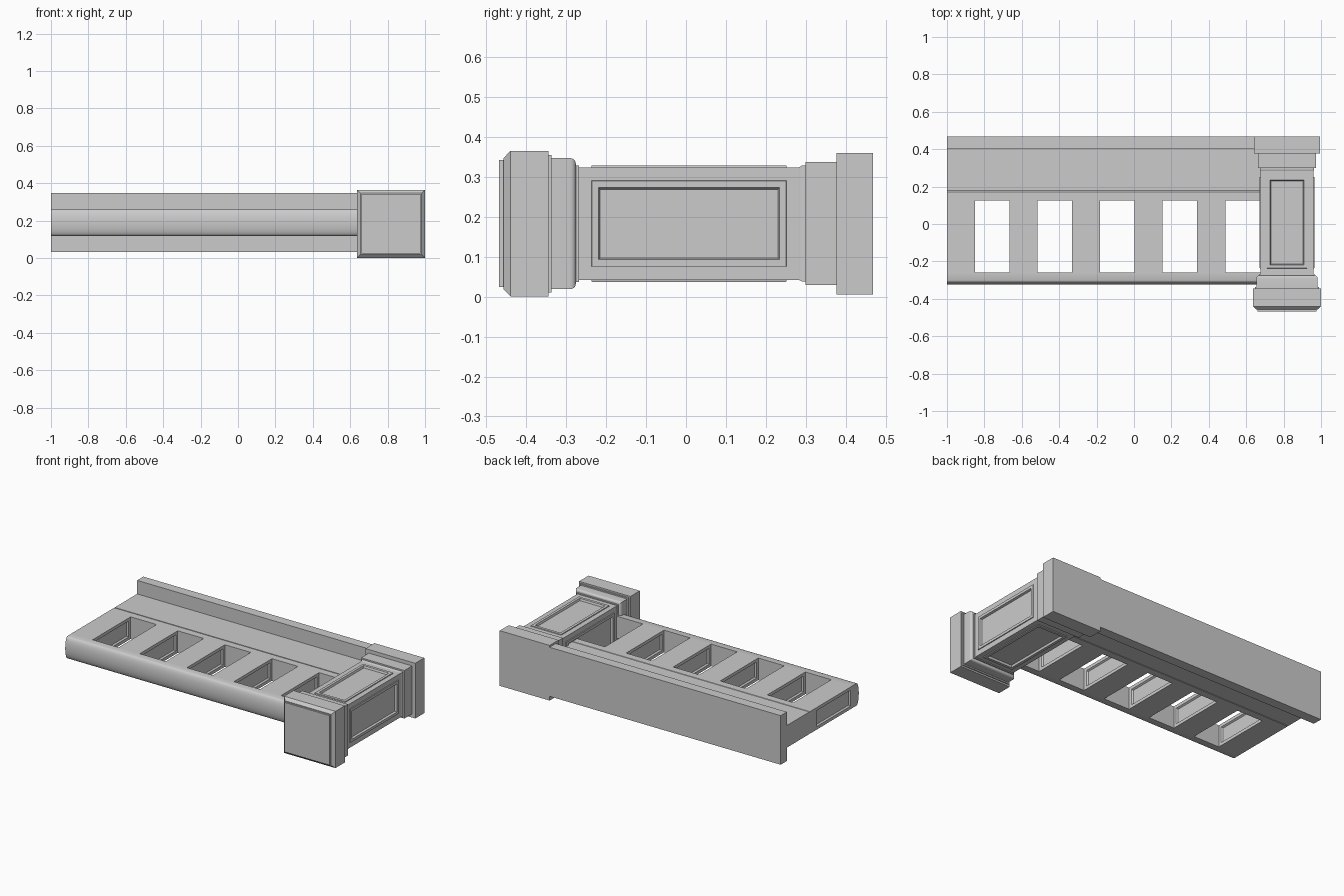
import bpy, bmesh, math

if "Cube" in bpy.data.objects:
    bpy.data.objects.remove(bpy.data.objects["Cube"])

stone = bpy.data.materials.new("grey_stone")
stone.diffuse_color = (0.6, 0.6, 0.6, 1)
stone.use_nodes = True
stone.node_tree.nodes["Principled BSDF"].inputs["Base Color"].default_value = stone.diffuse_color

PX, PZ = 0.818, 0.183      # newel post axis (runs along y)
Z0, Z1 = 0.119, 0.261      # thickness of the balustrade rails


def finish(name, bm, angle=35):
    bmesh.ops.recalc_face_normals(bm, faces=bm.faces[:])
    me = bpy.data.meshes.new(name)
    bm.to_mesh(me)
    bm.free()
    me.materials.append(stone)
    ob = bpy.data.objects.new(name, me)
    bpy.context.collection.objects.link(ob)
    bpy.ops.object.select_all(action='DESELECT')
    ob.select_set(True)
    bpy.context.view_layer.objects.active = ob
    bpy.ops.object.shade_smooth_by_angle(angle=math.radians(angle))
    return ob


def panel(bm, faces, steps):
    """Successive (thickness, depth) insets on each face."""
    for t, d in steps:
        bmesh.ops.inset_individual(bm, faces=faces, thickness=t, depth=d,
                                   use_even_offset=True)


def square_loft(profile):
    """Square sections (y, half width) lofted along y."""
    bm = bmesh.new()
    rings = [[bm.verts.new((PX + sx * h, y, PZ + sz * h))
              for sx, sz in ((-1, -1), (1, -1), (1, 1), (-1, 1))]
             for y, h in profile]
    for a, b in zip(rings, rings[1:]):
        for i in range(4):
            j = (i + 1) % 4
            bm.faces.new((a[i], a[j], b[j], b[i]))
    bm.faces.new(rings[0])
    bm.faces.new(rings[-1])
    bmesh.ops.recalc_face_normals(bm, faces=bm.faces[:])
    return bm


def extrude_x(name, pts, x0, x1):
    """Extrude a y-z outline along x."""
    bm = bmesh.new()
    a = [bm.verts.new((x0, y, z)) for y, z in pts]
    b = [bm.verts.new((x1, y, z)) for y, z in pts]
    n = len(pts)
    for i in range(n):
        j = (i + 1) % n
        bm.faces.new((a[i], a[j], b[j], b[i]))
    bm.faces.new(a)
    bm.faces.new(b)
    return finish(name, bm)


def rect(y0, y1, z0, z1):
    return [(y0, z0), (y1, z0), (y1, z1), (y0, z1)]


# Newel post: moulded cap, with a rounded ovolo below the chamfered block
ovolo = [(-0.29 + 0.014 * math.sin(t), 0.150 + 0.014 * math.cos(t))
         for t in (math.pi / 2 * i / 5 for i in range(6))]
finish("post_cap", square_loft(
    [(-0.468, 0.159), (-0.457, 0.159), (-0.457, 0.164), (-0.44, 0.182),
     (-0.345, 0.182), (-0.345, 0.172), (-0.337, 0.172), (-0.337, 0.164)]
    + ovolo + [(-0.276, 0.146), (-0.268, 0.146), (-0.268, 0.139)]))

# Newel post: shaft with a framed panel on all four sides
bm = square_loft([(-0.27, 0.141), (0.285, 0.141)])
sides = [f for f in bm.faces if abs(f.normal.y) < 0.5]
panel(bm, sides, [(0.033, 0), (0.001, 0.005), (0.017, 0), (0.004, -0.013)])
finish("post_shaft", bm, 20)

# Newel post: stepped base
finish("post_base", square_loft(
    [(0.283, 0.141), (0.29, 0.145), (0.299, 0.145), (0.299, 0.154),
     (0.377, 0.154), (0.377, 0.177), (0.468, 0.177)]))

# Front handrail with bullnose edge
zc, hz = (Z0 + Z1) / 2, (Z1 - Z0) / 2
nose = [(-0.302 - 0.022 * math.cos(t), zc + hz * math.sin(t))
        for t in (math.pi * (i / 12 - 0.5) for i in range(13))]
extrude_x("handrail", nose + [(-0.26, Z1), (-0.26, Z0)], -1, 0.74)

# Rear rail of the openwork, with a fine chamfer along its seam
c = 0.008
extrude_x("lower_rail", [(0.125, Z0), (0.18 - c, Z0), (0.18, Z0 + c),
                         (0.18, Z1 - c), (0.18 - c, Z1), (0.125, Z1)], -1, 0.74)

# Plinth strip and the taller foot board behind it
extrude_x("plinth", rect(0.178, 0.41, Z0, Z1), -1, 0.74)
extrude_x("foot_board", rect(0.405, 0.468, 0.033, 0.348), -1, 0.645)

# Balusters with recessed panels on both side faces
for k in range(5):
    bm = bmesh.new()
    bmesh.ops.create_cube(bm, size=1)
    x0 = -1 + k * 0.3345
    for v in bm.verts:
        v.co = (x0 + (v.co.x + 0.5) * 0.15,
                -0.26 + (v.co.y + 0.5) * 0.385,
                Z0 + (v.co.z + 0.5) * (Z1 - Z0))
    bm.normal_update()
    sides = [f for f in bm.faces if abs(f.normal.x) > 0.5]
    panel(bm, sides, [(0.02, 0), (0.006, -0.01)])
    finish("baluster_%d" % (k + 1), bm, 20)
